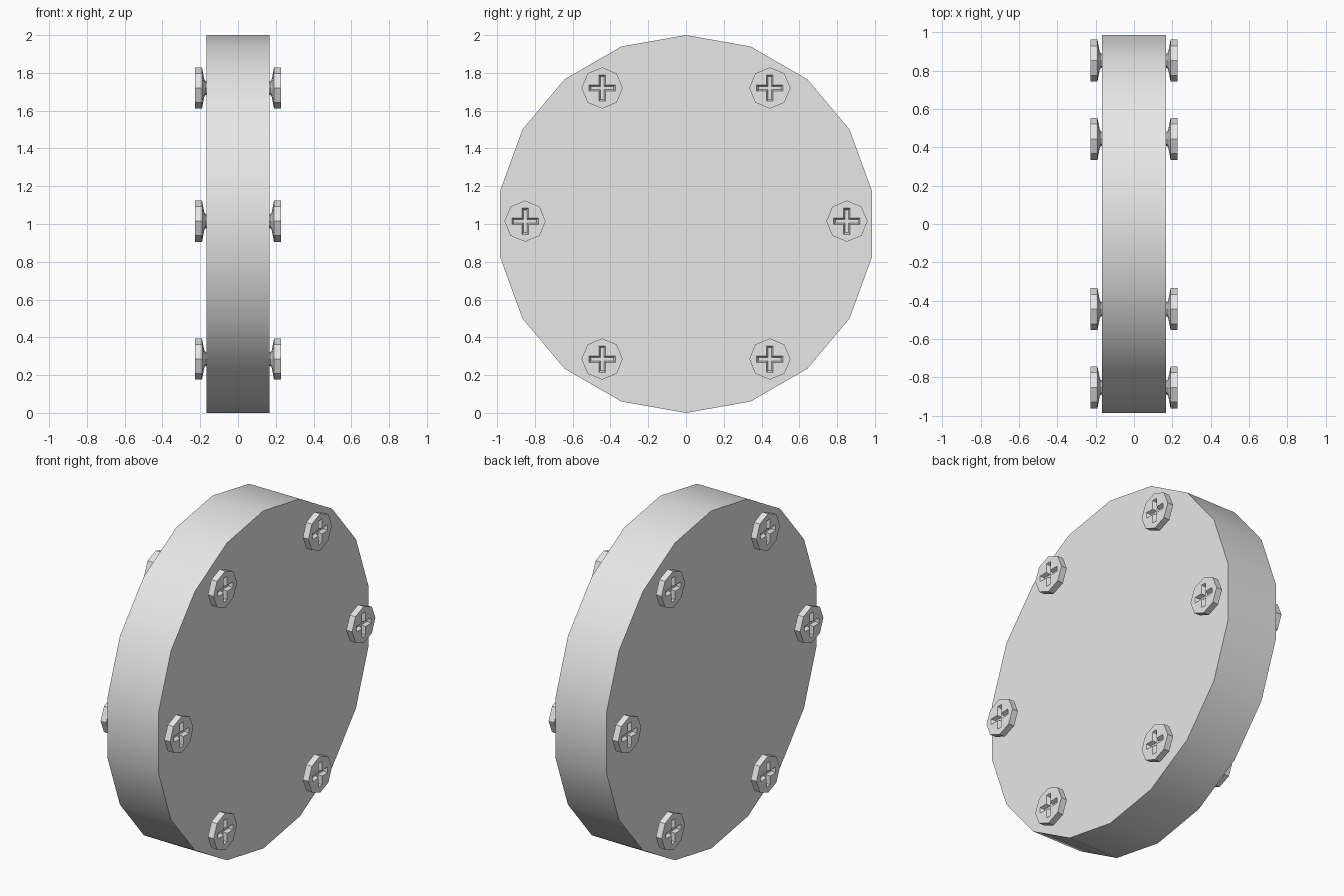
import bpy, bmesh
from math import sin, cos, pi, radians

cube = bpy.data.objects.get("Cube")
if cube:
    bpy.data.objects.remove(cube, do_unlink=True)

# One plain grey finish
grey = bpy.data.materials.new("light_grey")
grey.use_nodes = True
grey.diffuse_color = (0.8, 0.8, 0.8, 1)
grey.node_tree.nodes["Principled BSDF"].inputs["Base Color"].default_value = (0.8, 0.8, 0.8, 1)


def ring(bm, x, radius, sides):
    """Regular polygon around the x axis, first corner pointing up."""
    return [bm.verts.new((x, radius * sin(2 * pi * i / sides), radius * cos(2 * pi * i / sides)))
            for i in range(sides)]


def bridge(bm, a, b):
    n = len(a)
    for i in range(n):
        bm.faces.new((a[i], a[(i + 1) % n], b[(i + 1) % n], b[i]))


def finish(bm, name):
    bmesh.ops.recalc_face_normals(bm, faces=bm.faces)
    mesh = bpy.data.meshes.new(name)
    bm.to_mesh(mesh)
    bm.free()
    mesh.materials.append(grey)
    return mesh


def place(mesh, name, location=(0, 0, 0), turn=0):
    obj = bpy.data.objects.new(name, mesh)
    bpy.context.collection.objects.link(obj)
    obj.location = location
    obj.rotation_euler.z = turn
    return obj


def smooth(obj):
    bpy.ops.object.select_all(action='DESELECT')
    obj.select_set(True)
    bpy.context.view_layer.objects.active = obj
    bpy.ops.object.shade_smooth_by_angle(angle=radians(30))


# Thick round plate
HALF = 0.167
bm = bmesh.new()
left, right = ring(bm, -HALF, 1, 18), ring(bm, HALF, 1, 18)
bridge(bm, left, right)
bm.faces.new(left)
bm.faces.new(right)
smooth(place(finish(bm, "disc"), "disc", (0, 0, 1)))


# Screw: octagonal head, tapered underside and shank
def cross(bm, x, reach, width):
    """Twelve corners of a plus shape, three per quadrant."""
    corners = []
    for q in range(4):
        c, s = cos(q * pi / 2), sin(q * pi / 2)
        for up, side in ((reach, width), (width, width), (width, reach)):
            corners.append(bm.verts.new((x, up * s + side * c, up * c - side * s)))
    return corners


FRONT = 0.2275
bm = bmesh.new()
outer = ring(bm, FRONT, 0.109, 8)
previous = outer
for x, r in ((0.19, 0.109), (0.188, 0.095), (0.178, 0.045), (0.172, 0.038), (0.15, 0.038)):
    current = ring(bm, x, r, 8)
    bridge(bm, previous, current)
    previous = current
bm.faces.new(previous)

# Head face around the tapered cross slot
slot = cross(bm, FRONT, 0.07, 0.017)
floor = cross(bm, FRONT - 0.022, 0.06, 0.009)
for q in range(4):
    o, s = 2 * q, 3 * q
    bm.faces.new((outer[o], outer[o + 1], slot[s + 1], slot[s]))
    bm.faces.new((outer[o + 1], outer[(o + 2) % 8], slot[s + 2], slot[s + 1]))
    bm.faces.new((outer[o], slot[s], slot[s - 1]))
bridge(bm, slot, floor)
bm.faces.new(floor)
screw = finish(bm, "screw")

# Six screws on each side of the plate
for side, turn in (("left", 0), ("right", pi)):
    for row, y, z in (("upper", 0.444, 1.72), ("middle", 0.852, 1.015), ("lower", 0.444, 0.285)):
        for end, sign in (("front", -1), ("back", 1)):
            place(screw, f"screw_{side}_{row}_{end}", (0, sign * y, z), turn)
